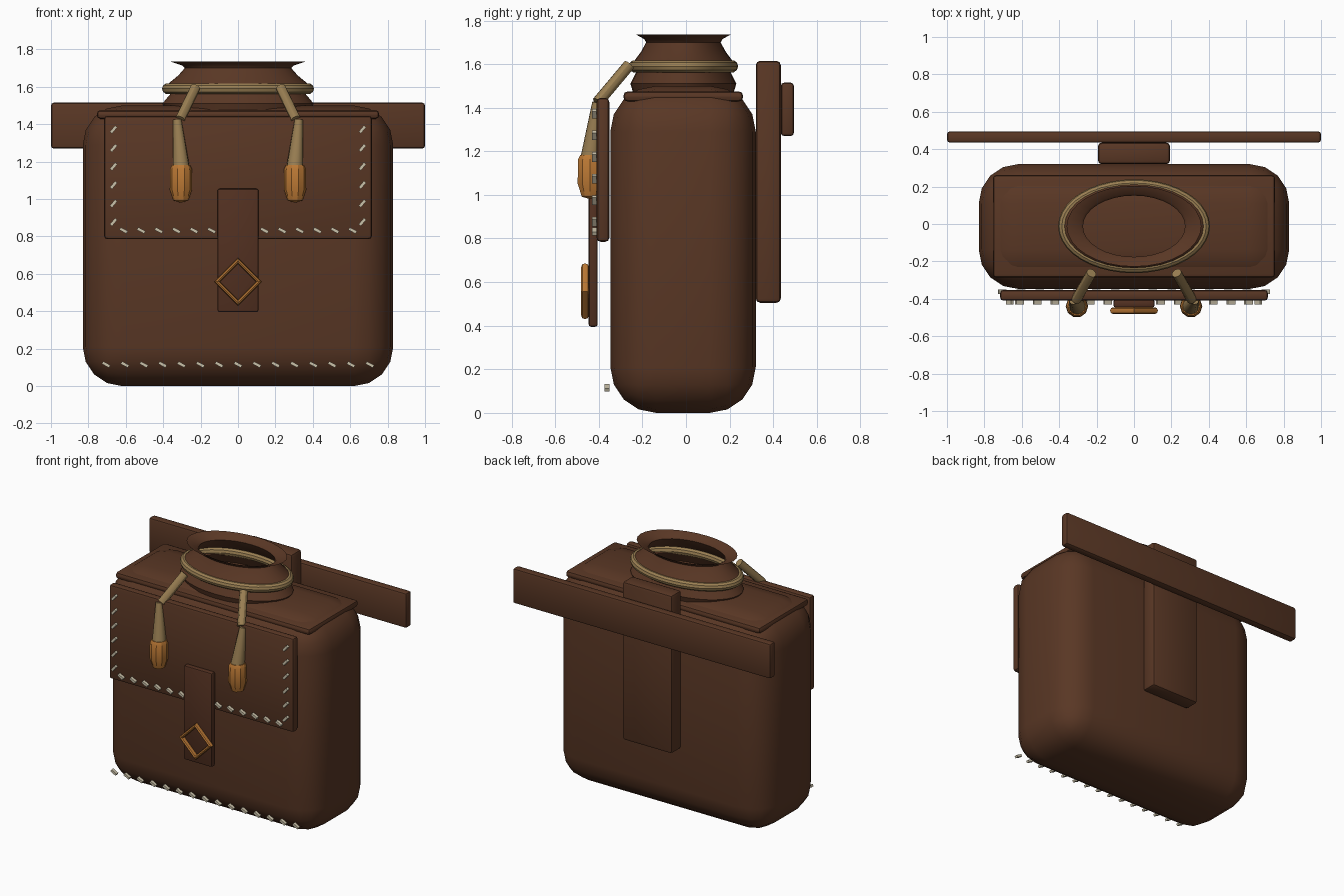
import bpy, bmesh, math
from mathutils import Vector

if "Cube" in bpy.data.objects:
    bpy.data.objects.remove(bpy.data.objects["Cube"])


def material(name, rgb):
    m = bpy.data.materials.new(name)
    m.use_nodes = True
    m.diffuse_color = (*rgb, 1)
    m.node_tree.nodes["Principled BSDF"].inputs["Base Color"].default_value = (*rgb, 1)
    return m


LEATHER = material("brown leather", (0.1, 0.038, 0.018))
TRIM = material("dark leather", (0.085, 0.03, 0.015))
ROPE = material("tan rope", (0.32, 0.21, 0.085))
BRASS = material("amber wood", (0.5, 0.19, 0.035))
THREAD = material("pale thread", (0.6, 0.54, 0.4))


def finish(bm, name, mat, smooth=30):
    bmesh.ops.recalc_face_normals(bm, faces=bm.faces)
    mesh = bpy.data.meshes.new(name)
    bm.to_mesh(mesh)
    bm.free()
    mesh.materials.append(mat)
    ob = bpy.data.objects.new(name, mesh)
    bpy.context.collection.objects.link(ob)
    if smooth:
        bpy.ops.object.select_all(action="DESELECT")
        ob.select_set(True)
        bpy.context.view_layer.objects.active = ob
        bpy.ops.object.shade_smooth_by_angle(angle=math.radians(smooth))
    return ob


def box(name, mat, lo, hi, bevel=0.0, segments=2, smooth=30):
    """Rounded box between two corners."""
    lo, hi = Vector(lo), Vector(hi)
    bm = bmesh.new()
    bmesh.ops.create_cube(bm, size=1)
    bmesh.ops.scale(bm, vec=hi - lo, verts=bm.verts)
    bmesh.ops.translate(bm, vec=(lo + hi) / 2, verts=bm.verts)
    if bevel:
        bmesh.ops.bevel(bm, geom=bm.edges[:], offset=bevel, segments=segments,
                        profile=0.5, affect="EDGES")
    return finish(bm, name, mat, smooth)


def lathe(name, mat, profile, sides, at, squash=1.0, closed=False, smooth=30):
    """Revolve (radius, height) points about z, then flatten in y."""
    bm = bmesh.new()
    rings = []
    for r, z in profile:
        rings.append([bm.verts.new((at[0] + r * math.cos(2 * math.pi * i / sides),
                                    at[1] + squash * r * math.sin(2 * math.pi * i / sides),
                                    at[2] + z)) for i in range(sides)])
    pairs = list(zip(rings, rings[1:]))
    if closed:
        pairs.append((rings[-1], rings[0]))
    for a, b in pairs:
        for i in range(sides):
            j = (i + 1) % sides
            bm.faces.new((a[i], a[j], b[j], b[i]))
    return finish(bm, name, mat, smooth)


def rod(name, mat, start, end, r1, r2, sides=12):
    """Tapered cylinder between two points."""
    start, end = Vector(start), Vector(end)
    d = end - start
    bm = bmesh.new()
    bmesh.ops.create_cone(bm, cap_ends=True, segments=sides, radius1=r1, radius2=r2,
                          depth=d.length)
    bmesh.ops.rotate(bm, matrix=d.to_track_quat("Z", "Y").to_matrix(), verts=bm.verts)
    bmesh.ops.translate(bm, vec=(start + end) / 2, verts=bm.verts)
    return finish(bm, name, mat)


def circle(radius, minor, steps, squeeze=1.0):
    return [(radius + minor * math.cos(2 * math.pi * k / steps),
             squeeze * minor * math.sin(2 * math.pi * k / steps)) for k in range(steps)]


# Main bag, lid and front flap
box("bag_body", LEATHER, (-0.83, -0.347, 0), (0.83, 0.32, 1.5), 0.21, 4)
box("lid", LEATHER, (-0.755, -0.287, 1.428), (0.755, 0.262, 1.475), 0.02)
box("front_flap", LEATHER, (-0.716, -0.41, 0.785), (0.716, -0.352, 1.445), 0.018)
box("closing_strap", TRIM, (-0.11, -0.447, 0.395), (0.11, -0.405, 1.055), 0.012)

# Back support and crossbar
box("back_support", LEATHER, (-0.193, 0.32, 0.505), (0.193, 0.435, 1.615), 0.02)
box("back_crossbar", LEATHER, (-1, 0.435, 1.27), (1, 0.495, 1.515), 0.015)

# Gathered neck, open at the top
neck = [(0.385, 1.47), (0.405, 1.51), (0.35, 1.575), (0.375, 1.615),
        (0.32, 1.66), (0.285, 1.7), (0.3, 1.715), (0.36, 1.735)]
lining = [(r - 0.012, z) for r, z in reversed(neck[:-1])]
lathe("bag_neck", LEATHER, neck + lining, 32, (0, -0.012, 0), 0.6, smooth=40)

# Rope around the neck
rope = lathe("neck_rope", ROPE, circle(0.377, 0.029, 10), 40, (0, 0, 0), closed=True)
for v in rope.data.vertices:
    # ellipse with constant rope thickness
    a = math.atan2(v.co.y, v.co.x)
    out = math.hypot(v.co.x, v.co.y) - 0.377
    v.co.x = (0.377 + out) * math.cos(a)
    v.co.y = (0.222 + out) * math.sin(a) - 0.012
    v.co.z += 1.59

# Hanging cords and toggles
toggle = [(0, 0.19), (0.048, 0.19), (0.058, 0.17), (0.06, 0.06), (0.04, 0.0), (0, -0.012)]
for side, s in (("left", 1), ("right", -1)):
    rod(side + "_upper_cord", ROPE, (s * 0.228, -0.262, 1.595), (s * 0.31, -0.405, 1.425),
        0.027, 0.027)
    rod(side + "_lower_cord", ROPE, (s * 0.325, -0.408, 1.425), (s * 0.303, -0.44, 1.16),
        0.022, 0.046)
    lathe(side + "_toggle", BRASS, toggle, 10, (s * 0.305, -0.44, 0.992))

# Diamond buckle
buckle = lathe("diamond_buckle", BRASS, circle(0.112, 0.016, 8, 1.1), 4, (0, 0, 0), closed=True)
for v in buckle.data.vertices:
    v.co = (v.co.x, v.co.z - 0.463, v.co.y + 0.558)


# Slanted stitches
def stitch(name, x, y, z, angle):
    ob = box(name, THREAD, (-0.022, -0.011, -0.008), (0.022, 0.011, 0.008), smooth=0)
    ob.location = (x, y, z)
    ob.rotation_euler = (0, -math.radians(angle), 0)


for i in range(6):
    for side, s in (("left", 1), ("right", -1)):
        stitch(f"flap_{side}_stitch_{i}", s * 0.665, -0.42, 1.372 - 0.099 * i, 50)
for i in range(14):
    stitch(f"flap_lower_stitch_{i}", -0.612 + 0.0942 * i, -0.42, 0.832, -28)
for i in range(15):
    stitch(f"base_stitch_{i}", -0.705 + 0.1007 * i, -0.362, 0.115, -28)
